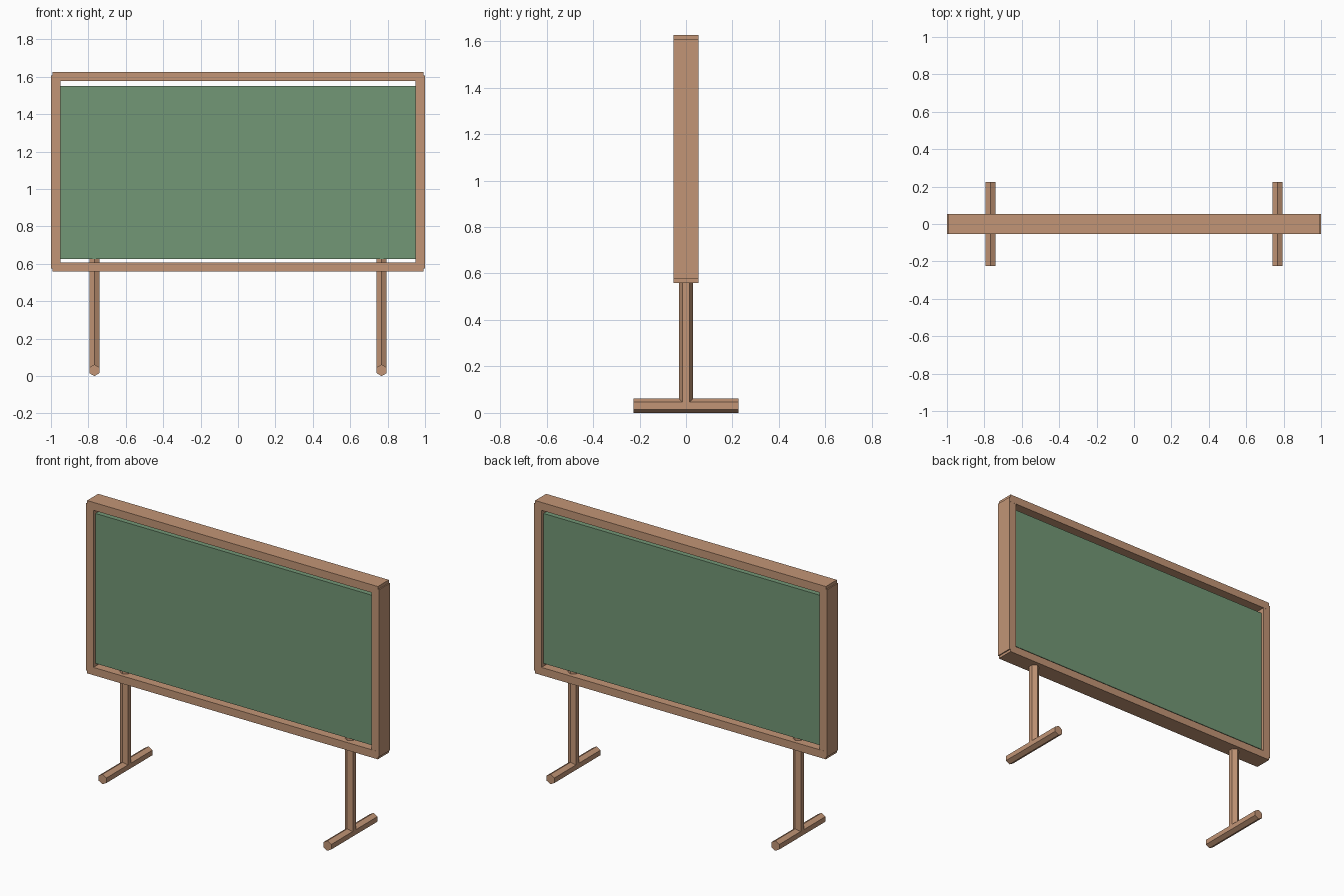
import bpy, math

if "Cube" in bpy.data.objects:
    bpy.data.objects.remove(bpy.data.objects["Cube"])

def material(name, col):
    m = bpy.data.materials.new(name)
    m.diffuse_color = (*col, 1)
    m.use_nodes = True
    m.node_tree.nodes["Principled BSDF"].inputs["Base Color"].default_value = m.diffuse_color
    return m

wood = material("light_wood", (0.54, 0.30, 0.18))
green = material("chalkboard_green", (0.17, 0.31, 0.18))

def box(name, lo, hi, mat):
    bpy.ops.mesh.primitive_cube_add(size=1, location=[(a + b) / 2 for a, b in zip(lo, hi)])
    o = bpy.context.object
    o.name = name
    o.scale = [b - a for a, b in zip(lo, hi)]
    bpy.ops.object.transform_apply(location=False, rotation=False, scale=True)
    o.data.materials.append(mat)

def hex_rod(name, loc, length, rot):
    # six-sided rod whose corners point along y (z once laid down)
    bpy.ops.mesh.primitive_cylinder_add(vertices=6, radius=0.031, depth=length,
                                        location=loc, rotation=rot)
    o = bpy.context.object
    o.name = name
    o.data.materials.append(wood)

# writing board
box("board", (-0.951, -0.034, 0.625), (0.951, 0.034, 1.551), green)

# frame rails
box("top_rail", (-0.993, -0.054, 1.578), (0.993, 0.054, 1.627), wood)
box("bottom_rail", (-0.993, -0.054, 0.56), (0.993, 0.054, 0.608), wood)

# frame posts, legs and feet on both sides
for side, s in (("left", -1), ("right", 1)):
    x0, x1 = sorted((s * 0.95, s * 1.0))
    box(side + "_post", (x0, -0.0535, 0.576), (x1, 0.0535, 1.608), wood)
    hex_rod(side + "_leg", (s * 0.768, 0, 0.335), 0.58, (0, 0, 0))
    hex_rod(side + "_foot", (s * 0.768, 0, 0.031), 0.45, (math.pi / 2, 0, 0))
